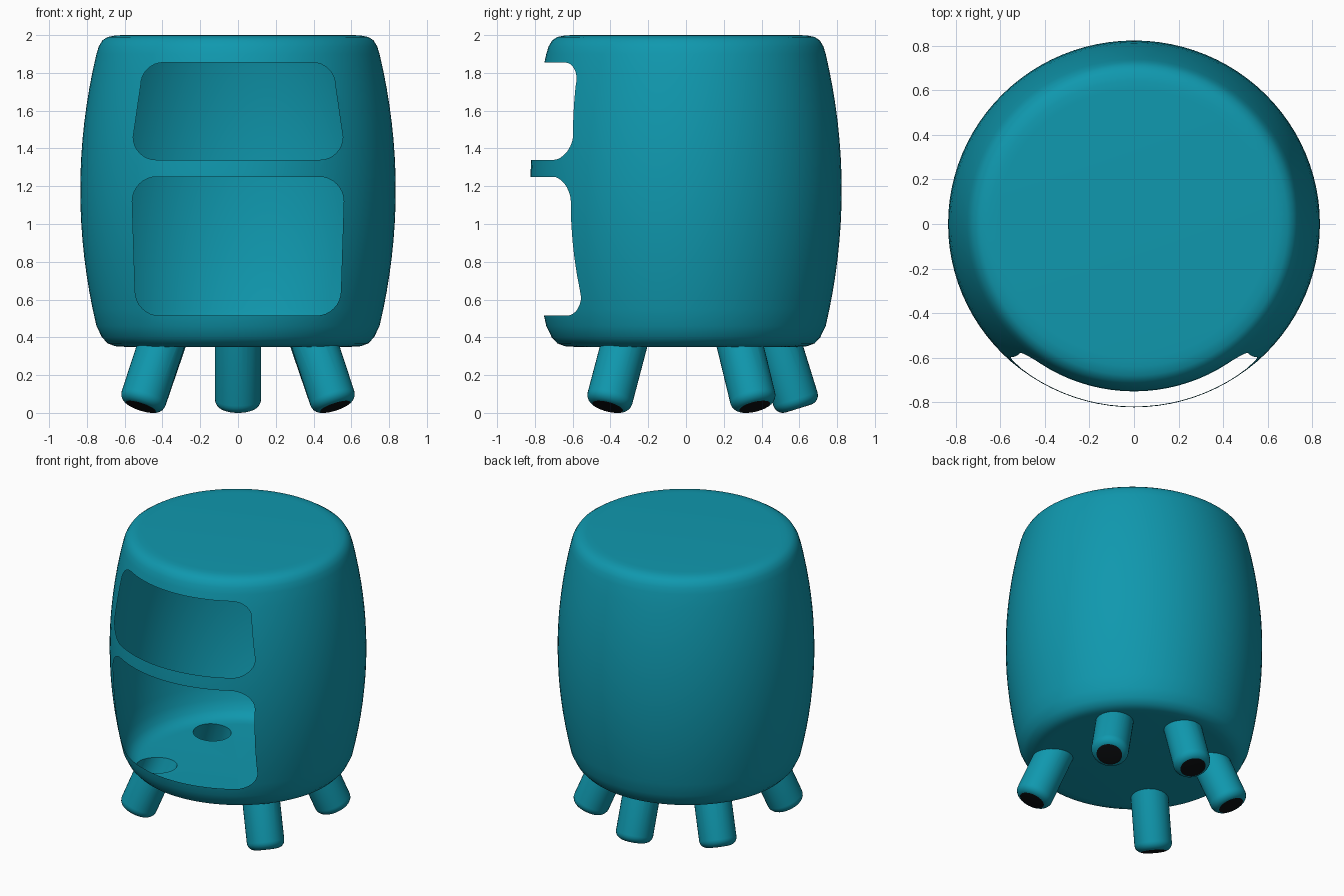
import bpy, bmesh, math
from mathutils import Vector, Matrix

if "Cube" in bpy.data.objects:
    bpy.data.objects.remove(bpy.data.objects["Cube"], do_unlink=True)


def material(name, rgb):
    mat = bpy.data.materials.new(name)
    mat.use_nodes = True
    mat.diffuse_color = (*rgb, 1)
    node = next(n for n in mat.node_tree.nodes if n.type == "BSDF_PRINCIPLED")
    node.inputs["Base Color"].default_value = (*rgb, 1)
    return mat


teal = material("teal", (0.005, 0.315, 0.425))
black = material("black", (0.004, 0.005, 0.006))
marker = bpy.data.materials.new("cut marker")


def add_object(name, bm, *mats):
    bmesh.ops.recalc_face_normals(bm, faces=bm.faces)
    mesh = bpy.data.meshes.new(name)
    bm.to_mesh(mesh)
    bm.free()
    for mat in mats:
        mesh.materials.append(mat)
    obj = bpy.data.objects.new(name, mesh)
    bpy.context.collection.objects.link(obj)
    return obj


def lathe(profile, steps):
    """Spin (radius, height) points around z into a closed solid."""
    bm = bmesh.new()
    verts = [bm.verts.new((r, 0, z)) for r, z in profile]
    edges = [bm.edges.new(pair) for pair in zip(verts, verts[1:])]
    bmesh.ops.spin(bm, geom=verts + edges, cent=(0, 0, 0), axis=(0, 0, 1),
                   angle=math.tau, steps=steps, use_duplicate=False)
    bmesh.ops.remove_doubles(bm, verts=bm.verts, dist=1e-4)
    return bm


def cut_shell(target, solid):
    """Trim away the part of target inside solid, leaving an open shell."""
    cutter = solid.copy()
    cutter.data = solid.data.copy()
    cutter.hide_render = True
    bpy.context.collection.objects.link(cutter)
    cutter.data.materials.clear()
    cutter.data.materials.append(marker)
    for poly in cutter.data.polygons:
        poly.material_index = 0
    target.data.materials.append(marker)
    mod = target.modifiers.new("cut", "BOOLEAN")
    mod.operation = "DIFFERENCE"
    mod.solver = "EXACT"
    mod.material_mode = "TRANSFER"
    mod.object = cutter
    bpy.context.view_layer.objects.active = target
    bpy.ops.object.modifier_apply(modifier=mod.name)
    bpy.data.objects.remove(cutter, do_unlink=True)


def finish(obj):
    """Remove the marked inner faces and shade smoothly."""
    mats = obj.data.materials
    marked = {i for i, m in enumerate(mats) if m == marker}
    bm = bmesh.new()
    bm.from_mesh(obj.data)
    inner = [f for f in bm.faces if f.material_index in marked]
    bmesh.ops.delete(bm, geom=inner, context="FACES")
    bm.to_mesh(obj.data)
    bm.free()
    for i in sorted(marked, reverse=True):
        mats.pop(index=i)
    bpy.ops.object.select_all(action="DESELECT")
    obj.select_set(True)
    bpy.context.view_layer.objects.active = obj
    bpy.ops.object.shade_smooth_by_angle(angle=math.radians(40))


# Barrel body: bulging side between rounded rims
side = [(0.835 - 0.165 * (z - 1.18) ** 2, z)
        for z in (0.46 + 1.44 * i / 16 for i in range(17))]
profile = [(0, 0.35), (0.6, 0.35), (0.65, 0.353), (0.69, 0.368), (0.72, 0.4)]
profile += side
profile += [(0.737, 1.94), (0.718, 1.972), (0.69, 1.99), (0.65, 1.998),
            (0.61, 2), (0, 2)]
bm = lathe(profile, 96)
bmesh.ops.scale(bm, vec=(1, 0.987, 1), verts=bm.verts)
body = add_object("body_shell", bm, teal)
barrel = body.copy()
barrel.data = body.data.copy()
barrel.name = "barrel_helper"
barrel.hide_render = True
bpy.context.collection.objects.link(barrel)


# Front openings: rounded outlines pushed through the front wall
def opening(low_half, high_half, z0, z1, radius):
    bm = bmesh.new()
    mid, half = (z0 + z1) / 2, (z1 - z0) / 2
    corners = ((1, 1), (-1, 1), (-1, -1), (1, -1))
    ring = []
    for quarter, (sx, sz) in enumerate(corners):
        width = high_half if sz > 0 else low_half
        for i in range(9):
            a = (quarter + i / 8) * math.pi / 2
            x = sx * (width - radius) + radius * math.cos(a)
            z = mid + sz * (half - radius) + radius * math.sin(a)
            ring.append(bm.verts.new((x, -1.2, z)))
    face = bm.faces.new(ring)
    new = bmesh.ops.extrude_face_region(bm, geom=[face])["geom"]
    moved = [v for v in new if isinstance(v, bmesh.types.BMVert)]
    bmesh.ops.translate(bm, vec=(0, 0.8, 0), verts=moved)
    return add_object("opening_helper", bm)


openings = [opening(0.555, 0.515, 1.34, 1.855, 0.12),
            opening(0.545, 0.56, 0.515, 1.25, 0.13)]

# Splayed legs: rounded pegs with a dark flat pad at the foot
CAP, BEVEL = 0.07, 0.052
leg_profile = [(0, 0), (CAP, 0)]
leg_profile += [(CAP + BEVEL * math.sin(a), BEVEL - BEVEL * math.cos(a))
                for a in (math.pi / 2 * i / 6 for i in range(1, 7))]
leg_profile += [(CAP + BEVEL, 0.5), (0, 0.5)]


def make_leg(name, x, y, lean):
    axis = Vector((0, 0, 1)) - Vector((x, y, 0)).normalized() * lean
    bm = lathe(leg_profile, 32)
    for f in bm.faces:
        f.material_index = int(f.calc_center_median().z < 0.001)
    turn = Vector((0, 0, 1)).rotation_difference(axis).to_matrix().to_4x4()
    bmesh.ops.transform(bm, matrix=turn, verts=bm.verts)
    drop = min(v.co.z for v in bm.verts)
    bmesh.ops.transform(bm, matrix=Matrix.Translation((x, y, -drop)), verts=bm.verts)
    return add_object(name, bm, teal, black)


legs = [make_leg("rear_leg", 0, 0.595, 0.31)]
for side_name, s in (("left", 1), ("right", -1)):
    legs.append(make_leg(f"{side_name}_front_leg", s * 0.515, -0.415, 0.42))
    legs.append(make_leg(f"{side_name}_rear_leg", s * 0.515, 0.365, 0.42))

# Open the wall and floor, and trim each leg at the floor
for solid in openings + legs:
    cut_shell(body, solid)
for leg in legs:
    cut_shell(leg, barrel)
for obj in [body] + legs:
    finish(obj)
for helper in openings + [barrel]:
    bpy.data.objects.remove(helper, do_unlink=True)
bpy.data.materials.remove(marker)
